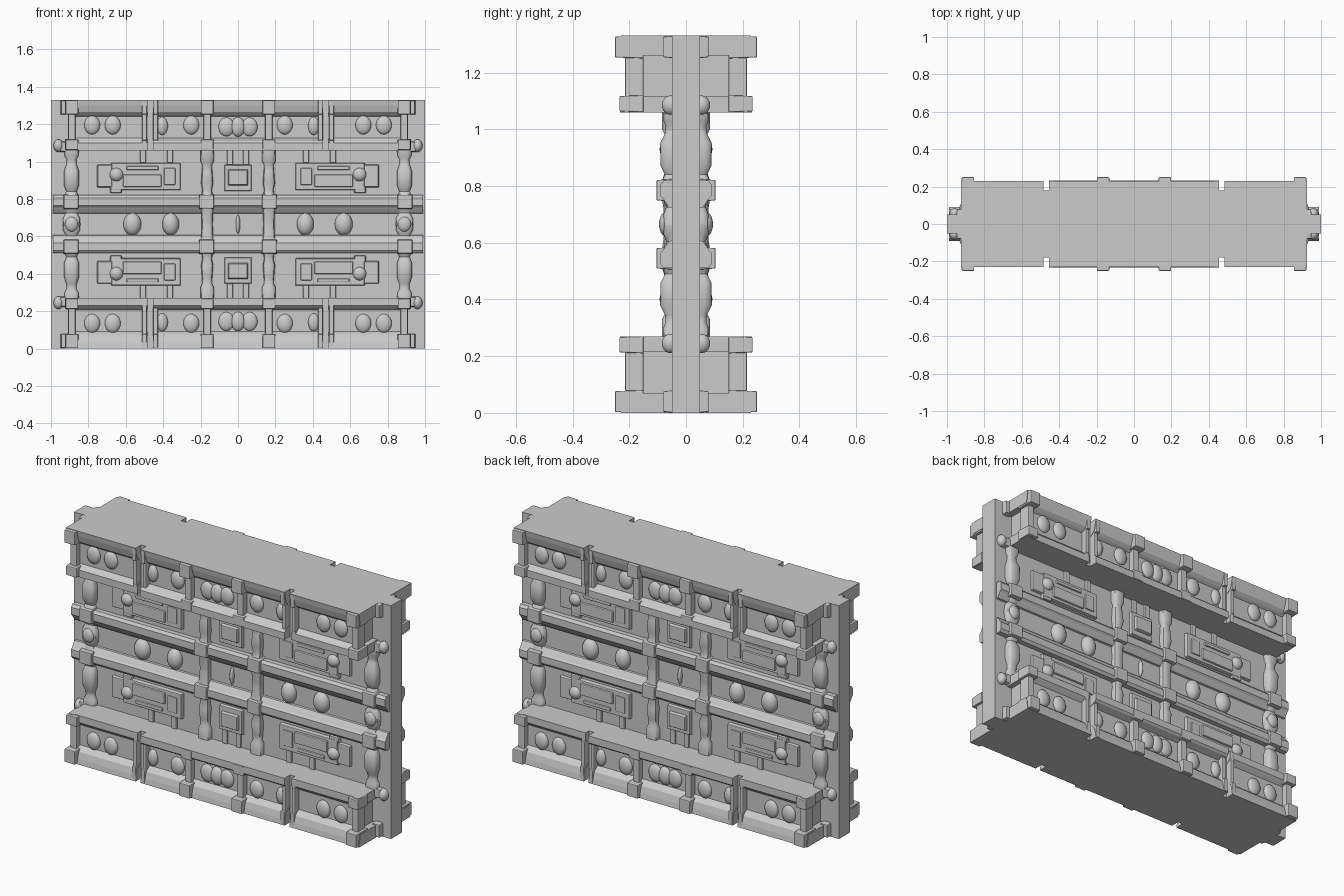
import bpy, bmesh, math
from mathutils import Matrix

if "Cube" in bpy.data.objects:
    bpy.data.objects.remove(bpy.data.objects["Cube"])

MID = 0.665          # half height; every part is built round the centre and mirrored
CORE = 0.05          # half thickness of the wall slab


def finish(name, bm, axes=(True, True, True), bevel=0.0, smooth=False):
    bmesh.ops.recalc_face_normals(bm, faces=bm.faces)
    mesh = bpy.data.meshes.new(name)
    bm.to_mesh(mesh)
    bm.free()
    ob = bpy.data.objects.new(name, mesh)
    bpy.context.collection.objects.link(ob)
    ob.location.z = MID
    if bevel:
        b = ob.modifiers.new("soft_edges", 'BEVEL')
        b.width, b.segments, b.limit_method = bevel, 2, 'ANGLE'
    if any(axes):
        m = ob.modifiers.new("mirror", 'MIRROR')
        m.use_axis = axes
        m.use_mirror_merge = False
    if smooth:
        bpy.ops.object.select_all(action='DESELECT')
        ob.select_set(True)
        bpy.context.view_layer.objects.active = ob
        bpy.ops.object.shade_smooth_by_angle(angle=math.radians(40))
    return ob


def box(bm, x0, x1, z0, z1, depth, taper=0.0, back=CORE - 0.01):
    """Block standing out of the front; z in world units, taper shrinks its face."""
    z0, z1, t = z0 - MID, z1 - MID, taper
    a = [bm.verts.new((x, -back, z)) for x, z in ((x0, z0), (x1, z0), (x1, z1), (x0, z1))]
    b = [bm.verts.new((x, -depth, z)) for x, z in
         ((x0 + t, z0 + t), (x1 - t, z0 + t), (x1 - t, z1 - t), (x0 + t, z1 - t))]
    bm.faces.new(a)
    bm.faces.new(b)
    for i in range(4):
        j = (i + 1) % 4
        bm.faces.new((a[i], a[j], b[j], b[i]))


def prism(bm, profile, x0, x1):
    """Extrude a (depth, world z) outline along x."""
    a, b = [[bm.verts.new((x, -d, z - MID)) for d, z in profile] for x in (x0, x1)]
    bm.faces.new(a)
    bm.faces.new(b)
    for i in range(len(a)):
        j = (i + 1) % len(a)
        bm.faces.new((a[i], a[j], b[j], b[i]))


def stud(bm, x, z, depth, rx, rz, ry):
    m = Matrix.Translation((x, -depth, z - MID)) @ Matrix.Diagonal((rx, ry, rz, 1))
    bmesh.ops.create_uvsphere(bm, u_segments=20, v_segments=12, radius=1, matrix=m)


def turned(bm, x, sections, sides=12):
    """Half-embedded post; sections are (world z, half width, depth)."""
    rings = []
    for z, w, d in sections:
        ring = []
        for i in range(sides):
            a = 2 * math.pi * (i + 0.5) / sides
            c, s = math.cos(a), math.sin(a)
            # squarish cross-section
            c, s = [math.copysign(abs(v) ** 0.5, v) for v in (c, s)]
            ring.append(bm.verts.new((x + w * c, -(CORE - 0.01) - (d - CORE + 0.01) * max(s, -0.2), z - MID)))
        rings.append(ring)
    for lo, hi in zip(rings, rings[1:]):
        for i in range(sides):
            j = (i + 1) % sides
            bm.faces.new((lo[i], lo[j], hi[j], hi[i]))
    bm.faces.new(rings[0])
    bm.faces.new(rings[-1])


# Wall slab
bm = bmesh.new()
bmesh.ops.create_cube(bm, size=1, matrix=Matrix.Diagonal((2, 2 * CORE, 2 * MID, 1)))
finish("wall_slab", bm, (False, False, False))


def beam_outline(grow, inner):
    return [(CORE, 1.33), (0.23 + grow, 1.33), (0.225 + grow, 1.30), (0.215 + grow, 1.265),
            (0.20, 1.25), (0.185, 1.24), (0.185, 1.125), (inner - 0.01, 1.11),
            (inner, 1.10), (inner, 1.06), (CORE, 1.06)]


# Deep beams at top and bottom: centre run, outer runs, notch between them
bm = bmesh.new()
prism(bm, beam_outline(0, 0.232), -0.455, 0.455)
finish("beam_centre", bm, (False, True, True))
bm = bmesh.new()
prism(bm, beam_outline(0, 0.212), 0.485, 0.885)
box(bm, 0.455, 0.485, 1.06, 1.33, 0.18)
finish("beam_outer", bm)

# Beam ends: overhanging flanges above and below
bm = bmesh.new()
prism(bm, [(CORE, 1.33), (0.23, 1.33), (0.22, 1.26), (CORE, 1.26)], 0.88, 0.925)
prism(bm, [(CORE, 1.115), (0.215, 1.115), (0.22, 1.06), (CORE, 1.06)], 0.88, 0.915)
finish("beam_end_flange", bm)

# Upright ribs on the beams
bm = bmesh.new()
for x, w, top in ((0.165, 0.036, 0.25), (0.888, 0.036, 0.25), (0.44, 0.015, 0.232), (0.5, 0.015, 0.228)):
    wide = 0.6 if w > 0.02 else 1
    box(bm, x - w, x + w, 1.25, 1.33, top, 0.003, 0.15)
    box(bm, x - w * wide, x + w * wide, 1.11, 1.26, 0.215, 0.003, 0.15)
    box(bm, x - w, x + w, 1.06, 1.12, top - 0.015, 0.003, 0.15)
finish("beam_rib", bm, bevel=0.004)

# Oval studs in the beam recesses
bm = bmesh.new()
for x in (0.78, 0.67, 0.25):
    stud(bm, x, 1.195, 0.185, 0.042, 0.05, 0.022)
stud(bm, 0.405, 1.19, 0.185, 0.03, 0.048, 0.022)
stud(bm, 0.062, 1.185, 0.185, 0.042, 0.05, 0.02)
finish("beam_stud", bm, smooth=True)
bm = bmesh.new()
stud(bm, 0, 1.185, 0.185, 0.038, 0.052, 0.025)
finish("beam_centre_stud", bm, (False, True, True), smooth=True)

# Horizontal rails with a sloped lip into the middle channel
bm = bmesh.new()
prism(bm, [(0.04, 0.82), (0.078, 0.82), (0.09, 0.805), (0.09, 0.765), (0.08, 0.755),
           (0.074, 0.745), (0.06, 0.725), (0.04, 0.72)], -0.99, 0.99)
finish("rail", bm, (False, True, True))

# Collars where the rails cross the posts
bm = bmesh.new()
box(bm, 0.125, 0.21, 0.745, 0.825, 0.104, 0.004)
box(bm, 0.85, 0.935, 0.745, 0.825, 0.104, 0.004)
finish("rail_collar", bm, bevel=0.004)

# Turned posts at the ends and inside
bm = bmesh.new()
turned(bm, 0.89, [(0.82, 0.036, 0.085), (0.84, 0.028, 0.075), (0.87, 0.04, 0.09), (0.95, 0.04, 0.092),
                  (0.985, 0.028, 0.075), (1.01, 0.026, 0.072), (1.03, 0.038, 0.08), (1.06, 0.04, 0.08)])
turned(bm, 0.165, [(0.82, 0.03, 0.085), (0.85, 0.026, 0.075), (0.885, 0.033, 0.085), (0.95, 0.028, 0.08),
                   (0.98, 0.026, 0.075), (1.0, 0.036, 0.085), (1.06, 0.036, 0.085)])
turned(bm, 0.165, [(MID, 0.03, 0.078), (0.72, 0.032, 0.08), (0.75, 0.036, 0.085)])
turned(bm, 0.89, [(MID, 0.048, 0.082), (0.70, 0.045, 0.08), (0.725, 0.03, 0.07), (0.75, 0.034, 0.08)])
finish("post", bm, smooth=True)

# Middle channel: oval studs, end discs, small centre drop
bm = bmesh.new()
stud(bm, 0.565, 0.665, 0.05, 0.048, 0.06, 0.04)
stud(bm, 0.36, 0.665, 0.05, 0.045, 0.06, 0.04)
stud(bm, 0.89, 0.665, 0.075, 0.035, 0.04, 0.02)
finish("channel_stud", bm, (True, True, False), smooth=True)
bm = bmesh.new()
stud(bm, 0, 0.665, 0.05, 0.012, 0.05, 0.02)
finish("centre_drop", bm, (False, True, False), smooth=True)

# Side plaques with stepped end, raised field and hanging straps
bm = bmesh.new()
box(bm, 0.305, 0.68, 0.845, 0.995, 0.07, 0.005)
box(bm, 0.67, 0.755, 0.86, 0.985, 0.066, 0.005)
box(bm, 0.62, 0.685, 0.83, 0.87, 0.068, 0.004)
box(bm, 0.405, 0.62, 0.86, 0.935, 0.08, 0.006)
box(bm, 0.33, 0.40, 0.87, 0.97, 0.076, 0.006)
box(bm, 0.42, 0.60, 0.95, 0.98, 0.078, 0.006)
for x in (0.345, 0.49):
    box(bm, x, x + 0.035, 0.99, 1.065, 0.062, 0.003)
finish("plaque", bm, bevel=0.004)
bm = bmesh.new()
stud(bm, 0.65, 0.93, 0.065, 0.036, 0.036, 0.028)
finish("plaque_knob", bm, smooth=True)

# Centre square bosses, each with a raised inner pad
bm = bmesh.new()
box(bm, -0.075, 0.075, 0.84, 0.985, 0.068, 0.005)
box(bm, -0.062, 0.062, 0.865, 0.965, 0.085, 0.012)
for x in (-0.06, 0.025):
    box(bm, x, x + 0.035, 0.98, 1.065, 0.06, 0.003)
finish("centre_boss", bm, (False, True, True), bevel=0.004)

# Thin moulding under the beams and edge brackets with knobs
bm = bmesh.new()
box(bm, 0.9, 0.955, 1.05, 1.11, 0.075, 0.006)
box(bm, 0.9, 0.95, 1.25, 1.33, 0.08, 0.004)
finish("edge_bracket", bm, bevel=0.004)
bm = bmesh.new()
stud(bm, 0.96, 1.085, 0.055, 0.026, 0.034, 0.03)
finish("edge_knob", bm, smooth=True)
